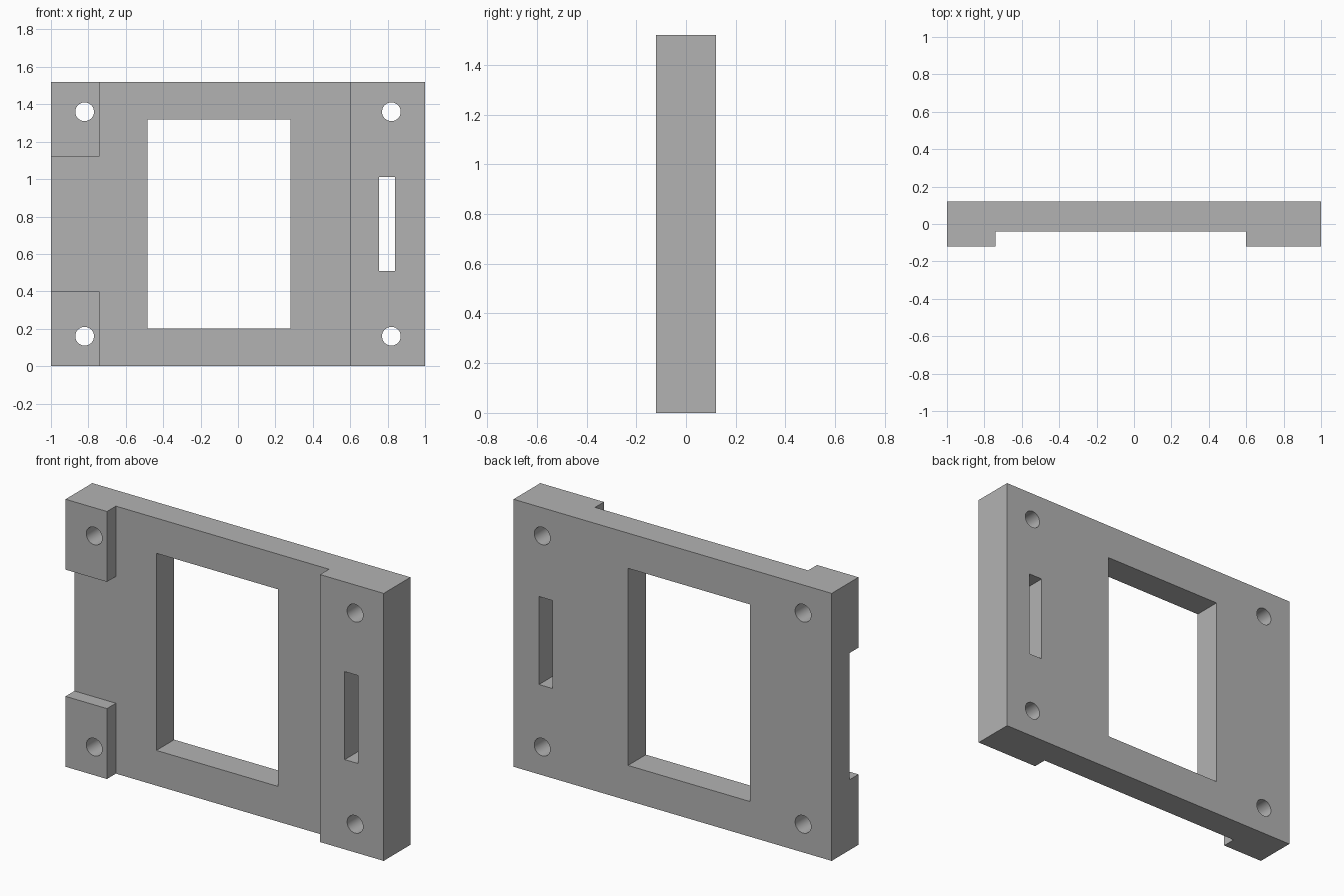
import bpy
import bmesh
import math

cube = bpy.data.objects.get("Cube")
if cube:
    bpy.data.objects.remove(cube, do_unlink=True)

HEIGHT = 1.52
FRONT, BACK, STEP = -0.12, 0.12, -0.04   # step is the recessed front face

grey = bpy.data.materials.new("plain grey")
grey.use_nodes = True
colour = (0.45, 0.45, 0.45, 1)
grey.diffuse_color = colour
grey.node_tree.nodes["Principled BSDF"].inputs["Base Color"].default_value = colour


def prism(name, outline, y0, y1):
    """Extrude a front outline of (x, z) points from y0 to y1."""
    bm = bmesh.new()
    face = bm.faces.new([bm.verts.new((x, y0, z)) for x, z in outline])
    new = bmesh.ops.extrude_face_region(bm, geom=[face])["geom"]
    moved = [v for v in new if isinstance(v, bmesh.types.BMVert)]
    bmesh.ops.translate(bm, verts=moved, vec=(0, y1 - y0, 0))
    bmesh.ops.recalc_face_normals(bm, faces=bm.faces)
    mesh = bpy.data.meshes.new(name)
    bm.to_mesh(mesh)
    bm.free()
    mesh.materials.append(grey)
    obj = bpy.data.objects.new(name, mesh)
    bpy.context.collection.objects.link(obj)
    return obj


def rect(x0, x1, z0, z1):
    return [(x0, z0), (x1, z0), (x1, z1), (x0, z1)]


def circle(x, z, r, n=48):
    angles = [2 * math.pi * i / n for i in range(n)]
    return [(x + r * math.cos(a), z + r * math.sin(a)) for a in angles]


def cut(target, outline, y0=-0.3, y1=0.3):
    """Subtract an extruded outline, then discard the cutter."""
    cutter = prism("cutter", outline, y0, y1)
    cutter.hide_render = True
    mod = target.modifiers.new("cut", 'BOOLEAN')
    mod.operation = 'DIFFERENCE'
    mod.solver = 'EXACT'
    mod.object = cutter
    bpy.context.view_layer.objects.active = target
    bpy.ops.object.modifier_apply(modifier=mod.name)
    bpy.data.objects.remove(cutter, do_unlink=True)


# Full-thickness plate
plate = prism("mounting_plate", rect(-1, 1, 0, HEIGHT), FRONT, BACK)

# Front recess, leaving two corner pads and one full-height rail
recess = [(-0.74, -0.1), (0.6, -0.1), (0.6, HEIGHT + 0.1), (-0.74, HEIGHT + 0.1),
          (-0.74, 1.12), (-1.1, 1.12), (-1.1, 0.4), (-0.74, 0.4)]
cut(plate, recess, -0.3, STEP)

# Central window and the slot in the rail
cut(plate, rect(-0.485, 0.28, 0.2, 1.32))
cut(plate, rect(0.755, 0.84, 0.51, 1.01))

# Corner screw holes
for x in (-0.82, 0.82):
    for z in (0.16, HEIGHT - 0.16):
        cut(plate, circle(x, z, 0.05))

# Smooth hole walls, sharp edges elsewhere
bpy.ops.object.select_all(action='DESELECT')
plate.select_set(True)
bpy.context.view_layer.objects.active = plate
bpy.ops.object.shade_smooth_by_angle(angle=math.radians(30))
